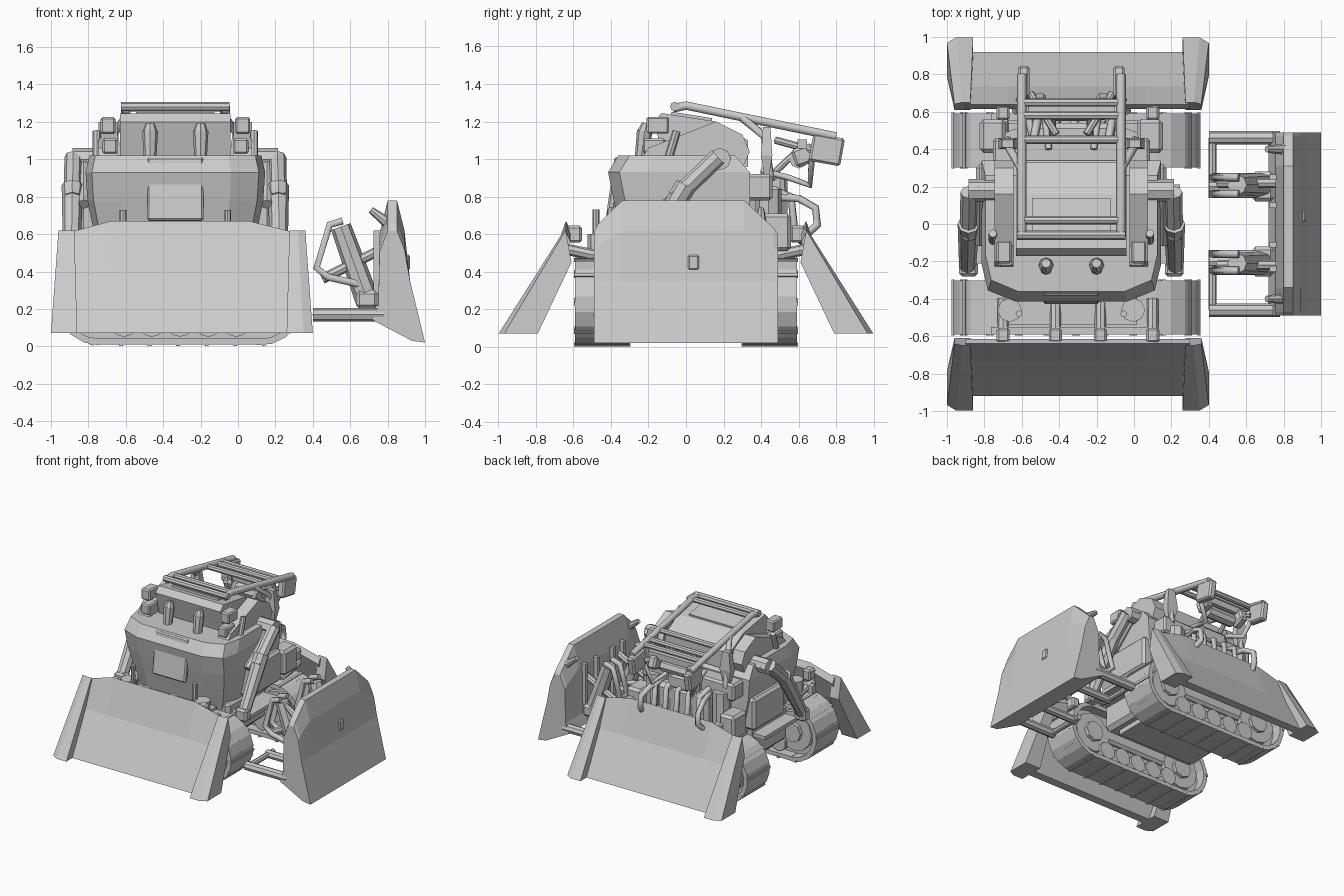
import bpy, bmesh, math
from mathutils import Vector

if "Cube" in bpy.data.objects:
    bpy.data.objects.remove(bpy.data.objects["Cube"])

CX = -0.335  # centre of the body in x
PX = -0.3    # centre of the side plates in x


def finish(name, bm):
    bmesh.ops.recalc_face_normals(bm, faces=bm.faces)
    me = bpy.data.meshes.new(name)
    bm.to_mesh(me)
    bm.free()
    ob = bpy.data.objects.new(name, me)
    bpy.context.collection.objects.link(ob)
    return ob


def loft(name, rings):
    bm = bmesh.new()
    vs = [[bm.verts.new(p) for p in r] for r in rings]
    n = len(rings[0])
    for a, b in zip(vs, vs[1:]):
        for i in range(n):
            j = (i + 1) % n
            bm.faces.new((a[i], a[j], b[j], b[i]))
    bm.faces.new(vs[0])
    bm.faces.new(vs[-1])
    return finish(name, bm)


def slab_x(name, prof, x0, x1):  # (y, z) profile swept along x
    return loft(name, [[(x, y, z) for y, z in prof] for x in (x0, x1)])


def box(name, c, s, rot=(0, 0, 0), bevel=0.0):
    bm = bmesh.new()
    bmesh.ops.create_cube(bm, size=1)
    bmesh.ops.scale(bm, vec=s, verts=bm.verts)
    if bevel:
        bmesh.ops.bevel(bm, geom=bm.edges[:], offset=bevel, segments=1, affect='EDGES')
    ob = finish(name, bm)
    ob.location, ob.rotation_euler = c, rot
    return ob


def tube(name, a, b, r, r2=None, sides=8):
    a, b = Vector(a), Vector(b)
    bm = bmesh.new()
    bmesh.ops.create_cone(bm, cap_ends=True, segments=sides, radius1=r,
                          radius2=r if r2 is None else r2, depth=(b - a).length)
    ob = finish(name, bm)
    ob.location = (a + b) / 2
    ob.rotation_euler = (b - a).to_track_quat('Z', 'Y').to_euler()
    return ob


def pipe(name, pts, r):
    cu = bpy.data.curves.new(name, 'CURVE')
    cu.dimensions, cu.bevel_depth, cu.bevel_resolution, cu.use_fill_caps = '3D', r, 1, True
    sp = cu.splines.new('POLY')
    sp.points.add(len(pts) - 1)
    for q, p in zip(sp.points, pts):
        q.co = (*p, 1)
    ob = bpy.data.objects.new(name, cu)
    bpy.context.collection.objects.link(ob)


# Main hull: chamfered sections stacked upward (z, half width, front y, back y)
hull = []
for z, w, f, b in [(0.4, .38, -.3, .3), (0.58, .43, -.34, .34), (0.78, .47, -.385, .34),
                   (0.93, .48, -.415, .34), (1.02, .46, -.36, .26)]:
    k = w * 0.62
    hull.append([(CX - k, f, z), (CX + k, f, z), (CX + w * .93, f + .06, z), (CX + w, f + .2, z), (CX + w, b, z),
                 (CX - w, b, z), (CX - w, f + .2, z), (CX - w * .93, f + .06, z)])
loft('hull', hull)
box('front_panel', (CX, -.385, .84), (.30, .04, .34), (math.radians(-8), 0, 0), .01)
box('rear_deck', (CX, .36, .85), (.84, .2, .14), bevel=.015)

# Chassis, belly and front and back steps
box('chassis', (CX, 0, .36), (.84, .5, .3), bevel=.03)
box('belly_plate', (CX, 0, .2), (.7, .3, .06))
for x in (CX - .45, CX + .5):
    box('access_step', (x, 0, .42), (.16, .42, .03))

# Cab with sloped roof panel
slab_x('cab', [(-.12, 1.0), (-.17, 1.2), (-.13, 1.245), (.16, 1.2), (.33, 1.1), (.33, .96), (.2, .92)],
       CX - .295, CX + .295)
box('roof_panel', (CX, .03, 1.225), (.42, .22, .02), (math.radians(-9), 0, 0))

for s in (-1, 1):
    X = lambda d: CX + s * d
    # Shoulder pods, lamps and stacks
    slab_x('shoulder_pod', [(-.24, 1.0), (-.2, 1.06), (-.02, 1.13), (.16, 1.2), (.3, 1.13), (.34, 1.04),
                            (.3, .95), (.2, .9), (-.05, .92)], X(.31), X(.41))
    box('upper_lamp', (X(.36), -.15, 1.18), (.08, .12, .09), bevel=.01)
    box('lower_lamp', (X(.35), -.17, 1.07), (.08, .12, .08), bevel=.01)
    tube('lamp_post', (X(.42), -.1, .98), (X(.42), -.05, 1.15), .022)
    tube('stack', (X(.135), -.24, 1.0), (X(.135), -.22, 1.15), .033, .042)
    tube('stack_cap', (X(.135), -.22, 1.14), (X(.135), -.21, 1.19), .042, .025)
    # Side lift arms with rods and shoulder joints
    tube('arm_joint', (X(.4), .18, 1.0), (X(.55), .18, 1.0), .06)
    tube('arm_cylinder', (X(.545), .17, 1.01), (X(.55), -.06, .79), .048)
    tube('arm_lower', (X(.55), .0, .86), (X(.555), -.24, .46), .058, .045)
    tube('arm_rod', (X(.49), .22, 1.03), (X(.49), -.1, .76), .03)
    box('arm_foot', (X(.55), -.24, .46), (.1, .08, .1), bevel=.015)
    box('side_locker', (X(.45), .12, .64), (.12, .4, .26), bevel=.02)
    box('rear_locker', (X(.42), .47, .61), (.14, .18, .2), bevel=.02)
    # Roof cage rails with rear lamp boxes
    pipe('cage_rail', [(X(.265), -.07, 1.27), (X(.265), .0, 1.285), (X(.265), .8, 1.12)], .026)
    box('rear_lamp', (X(.255), .75, 1.05), (.06, .17, .15), (math.radians(-10), 0, 0), .012)
    pipe('cage_post', [(X(.27), .3, 1.22), (X(.34), .42, 1.12), (X(.34), .45, .88)], .022)
    loft('tail_shield', [[(X(.34) - w, .43 - t, z), (X(.34) + w, .43 - t, z), (X(.34) + w, .43 + t, z),
                          (X(.34) - w, .43 + t, z)] for z, w, t in ((.92, .03, .015), (1.02, .05, .03), (1.17, .03, .02))])
    # Rear hoses and exhausts
    pipe('rear_hose', [(X(.2), .45, .8), (X(.24), .6, .79), (X(.26), .69, .74), (X(.26), .7, .65), (X(.3), .6, .56)], .022)
    pipe('upper_hose', [(X(.12), .4, .94), (X(.14), .55, .9), (X(.18), .66, .86), (X(.24), .67, 1.0)], .018)
    tube('exhaust', (X(.1), .5, .62), (X(.1), .5, .9), .045, .035)
    tube('muffler', (X(.3), .44, .55), (X(.3), .44, .84), .07)
    tube('filter', (X(.33), -.46, .44), (X(.33), -.46, .6), .065)
    box('rear_bracket', (X(.17), .63, 1.02), (.07, .12, .1), (math.radians(20), 0, 0), .015)
    tube('rear_link', (X(.08), .48, 1.1), (X(.22), .7, 1.04), .02)

for y, z in ((.02, 1.28), (.45, 1.19), (.58, 1.165), (.65, 1.15)):
    tube('cage_crossbar', (CX - .27, y, z), (CX + .27, y, z), .022)
tube('roof_bar', (CX - .29, -.06, 1.28), (CX + .29, -.06, 1.28), .025)

# Engine behind the cab
box('engine_block', (CX, .44, .66), (.46, .2, .3), bevel=.03)
box('engine_head', (CX, .44, .85), (.26, .2, .14), bevel=.03)
for i in range(5):
    x = CX - .2 + i * .1
    pipe('engine_pipe', [(x, .46, .84), (x + .02, .56, .8), (x + .02, .58, .6)], .022)
tube('radiator_drum', (CX - .12, .6, 1.0), (CX + .12, .6, 1.0), .05)
box('rear_gantry', (CX, .62, 1.08), (.46, .05, .05))
for d in (-.1, .1):
    tube('gantry_strut', (CX + d, .6, 1.05), (CX + d, .42, .88), .018)

# Tracks: recessed core, road wheels, and shoes following a stadium path
R, H, TX, TZ = .212, .43, -.31, .238
LEN = 4 * H + 2 * math.pi * R


def track_point(d):
    if d < 2 * H:
        return TX - H + d, TZ - R, 0
    d -= 2 * H
    if d < math.pi * R:
        a = d / R
        return TX + H + R * math.sin(a), TZ - R * math.cos(a), a
    d -= math.pi * R
    if d < 2 * H:
        return TX + H - d, TZ + R, math.pi
    a = (d - 2 * H) / R
    return TX - H - R * math.sin(a), TZ + R * math.cos(a), math.pi + a


for s in (-1, 1):
    ring = [track_point(i * LEN / 32) for i in range(32)]
    loft('track_core', [[(x, s * y, z) for x, z, a in ring] for y in (.38, .51)])
    for i in range(40):
        x, z, a = track_point((i + .5) * LEN / 40)
        box('track_shoe', (x, s * .447, z), (.084, .29, .034), (0, -a, 0))
        if i % 2:
            box('track_cleat', (x + .016 * math.sin(a), s * .447, z - .016 * math.cos(a)), (.02, .3, .016), (0, -a, 0))
    for x in (TX - H, TX + H):
        tube('drive_wheel', (x, s * .34, TZ), (x, s * .555, TZ), .16, sides=12)
        tube('wheel_hub', (x, s * .31, TZ), (x, s * .58, TZ), .08)
    for i in range(5):
        x = TX - .3 + i * .15
        tube('road_wheel', (x, s * .32, .12), (x, s * .57, .12), .07, sides=10)
    box('track_frame', (TX, s * .445, .28), (.64, .2, .12), bevel=.02)
    # Platform beams and plate mounts
    box('side_beam', (CX, s * .57, .5), (.86, .04, .06))
    box('fender', (CX, s * .42, .475), (.7, .24, .03))
    for u in (-.4, -.12, .12, .4):
        tube('plate_strut', (PX + u, s * .4, .47), (PX + u, s * .64, .52), .03)
        box('plate_hinge', (PX + u, s * .595, .6), (.07, .08, .09), bevel=.012)
    for u in (-.28, .28):
        tube('deck_post', (CX + u, s * .48, .48), (CX + u, s * .48, .73), .018)
    # Slanted side plate with a slightly hollow face
    rings = []
    for u, t in ((-.6, .61), (-.38, .67), (.36, .67), (.6, .61)):
        rings.append([(PX + u, s * y, z) for y, z in
                      ((.64, t), (.735, .4), (.92, .07), (.85, .07), (.69, .4), (.615, t - .05))])
    loft('side_plate', rings)
    for e in (-1, 1):
        rings = []
        for xt, xb, d in ((.575, .56, 0), (.62, .65, 0), (.66, .7, .03)):
            rings.append([(PX + e * xt, s * (.65 - d * .3), .62), (PX + e * xb, s * (.998 - d), .07),
                          (PX + e * xb, s * .79, .07), (PX + e * xt, s * .61, .45)])
        loft('side_plate_wing', rings)

# Main blade: curved profile with clipped upper corners
prof = [(.85, .78), (.89, .62), (.92, .35), (1.0, .02), (.93, .03), (.72, .14), (.75, .22), (.757, .6), (.8, .78)]
rings = []
for y, k in ((-.49, .62), (-.47, .7), (-.34, 1), (.31, 1), (.47, .65), (.49, .58)):
    rings.append([(x, y, z if z < .35 else .35 + (z - .35) * k) for x, z in prof])
loft('main_blade', rings)
box('blade_handle', (.905, .04, .45), (.03, .06, .08), bevel=.008)
for y in (-.24, -.11, .1, .25):
    box('blade_rib', (.745, y, .42), (.04, .03, .4))

# Blade linkage
for s in (-1, 1):
    tube('push_arm', (.4, s * .46, .17), (.78, s * .46, .17), .036)
    tube('inner_push_arm', (.4, s * .2, .17), (.78, s * .2, .17), .032)
    tube('push_crossbar', (.42, s * .46, .17), (.42, s * .14, .17), .022)
    tube('lift_cylinder', (.55, s * .21, .64), (.69, s * .21, .25), .055, .065)
    for y in (.16, .25):
        pipe('lift_bracket', [(.66, s * y, .33), (.48, s * y, .37), (.42, s * y, .42), (.49, s * y, .65),
                              (.56, s * y, .67)], .022)
    tube('lift_rod', (.45, s * .22, .36), (.77, s * .22, .52), .027)
    box('link_pin', (.69, s * .2, .25), (.12, .16, .1), bevel=.02)
    tube('blade_tip', (.71, s * .4, .73), (.8, s * .4, .66), .018, .03)
